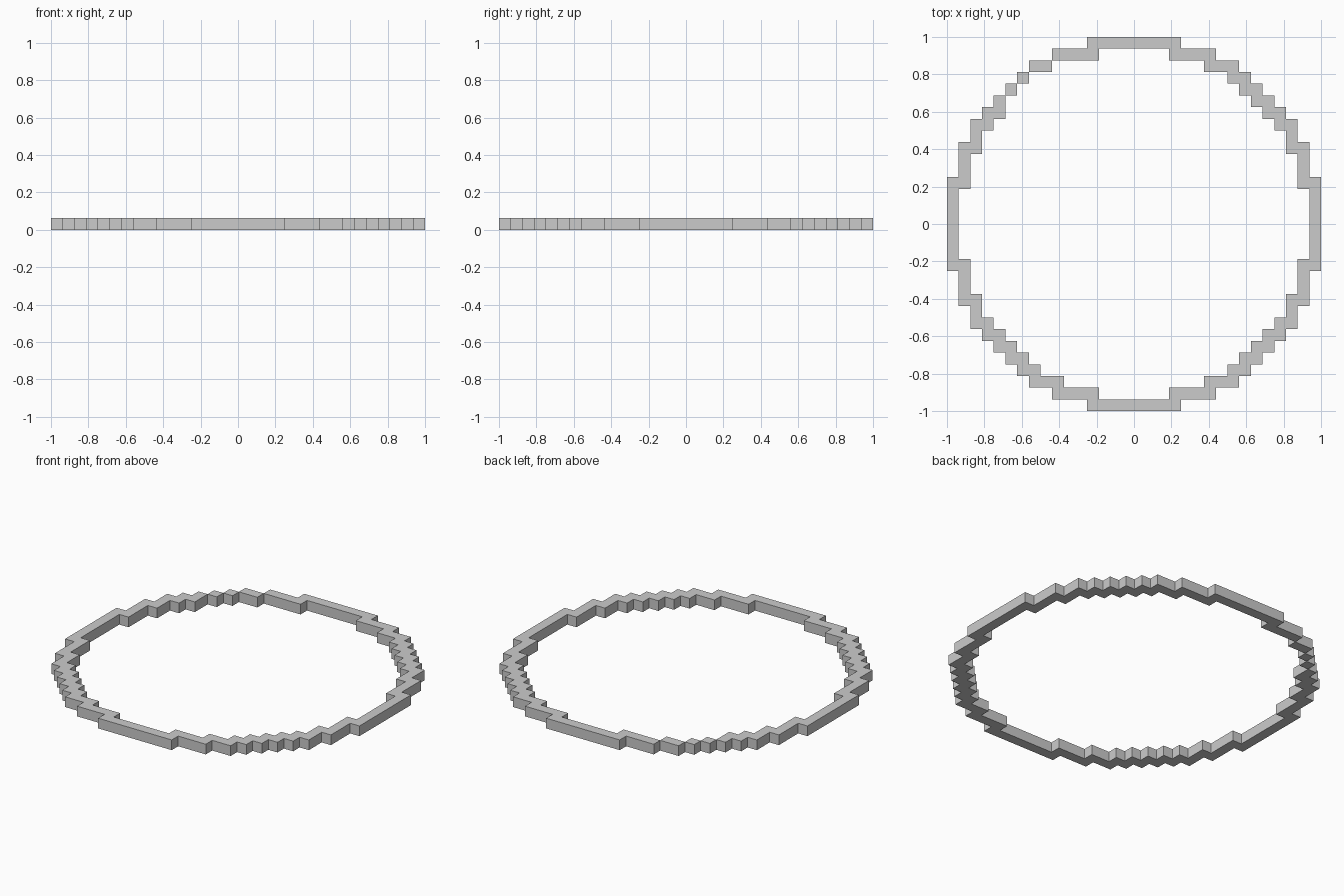
import bpy, bmesh

if "Cube" in bpy.data.objects:
    bpy.data.objects.remove(bpy.data.objects["Cube"])

U = 1 / 16  # block size

# Blocks of one quarter of the ring: row -> columns, counted from the centre
octant = {15: range(0, 4), 14: range(3, 7), 13: range(6, 9),
          12: (8, 9), 11: (9, 10), 10: (10, 11)}
quarter = {(x, y) for y, xs in octant.items() for x in xs}
quarter |= {(y, x) for x, y in quarter}

# Mirror the quarter to all four sides
def flip(i, s):
    return i if s > 0 else -1 - i

cells = {(flip(x, sx), flip(y, sy)) for x, y in quarter
         for sx in (1, -1) for sy in (1, -1)}

# The back left eighth is thinner: its inner corner blocks are left out
cells -= {(flip(x, -1), y) for x, y in ((6, 13), (8, 12), (9, 11), (10, 10))}

# Ring of blocks: top and bottom everywhere, walls only on exposed sides
bm = bmesh.new()
verts = {}

def vert(x, y, z):
    if (x, y, z) not in verts:
        verts[x, y, z] = bm.verts.new((x * U, y * U, z * U))
    return verts[x, y, z]

for x, y in sorted(cells):
    ring = [(x, y), (x + 1, y), (x + 1, y + 1), (x, y + 1)]
    bm.faces.new([vert(*p, 1) for p in ring])
    bm.faces.new([vert(*p, 0) for p in reversed(ring)])
    for k, (dx, dy) in enumerate(((0, -1), (1, 0), (0, 1), (-1, 0))):
        if (x + dx, y + dy) not in cells:
            a, b = ring[k], ring[(k + 1) % 4]
            bm.faces.new([vert(*a, 0), vert(*b, 0), vert(*b, 1), vert(*a, 1)])

mesh = bpy.data.meshes.new("block_ring")
bm.to_mesh(mesh)
bm.free()
bpy.context.collection.objects.link(bpy.data.objects.new("block_ring", mesh))
